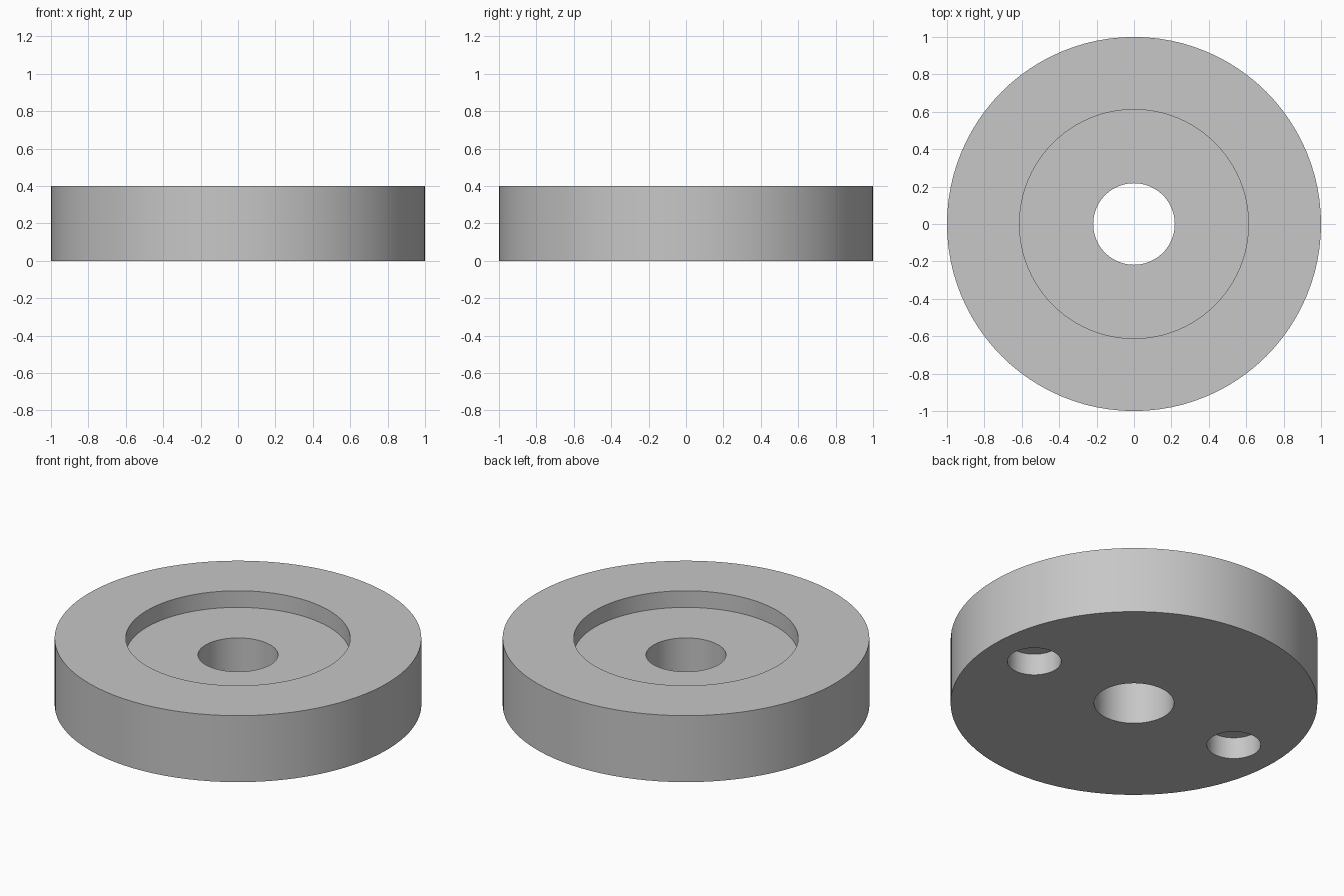
import bpy
import bmesh
import math

SEGMENTS = 96

cube = bpy.data.objects.get("Cube")
if cube:
    bpy.data.objects.remove(cube, do_unlink=True)

# Single plain grey
grey = bpy.data.materials.new("plain_grey")
grey.use_nodes = True
colour = (0.57, 0.57, 0.57, 1)
grey.diffuse_color = colour
grey.node_tree.nodes["Principled BSDF"].inputs["Base Color"].default_value = colour


def lathe(name, profile):
    """Revolve a closed (radius, height) profile around the z axis."""
    bm = bmesh.new()
    verts = [bm.verts.new((r, 0, z)) for r, z in profile]
    edges = [bm.edges.new((v, verts[(i + 1) % len(verts)])) for i, v in enumerate(verts)]
    bmesh.ops.spin(bm, geom=verts + edges, cent=(0, 0, 0), axis=(0, 0, 1),
                   angle=math.tau, steps=SEGMENTS, use_merge=True)
    bmesh.ops.remove_doubles(bm, verts=bm.verts, dist=1e-5)
    bmesh.ops.recalc_face_normals(bm, faces=bm.faces)
    mesh = bpy.data.meshes.new(name)
    bm.to_mesh(mesh)
    bm.free()
    mesh.materials.append(grey)
    obj = bpy.data.objects.new(name, mesh)
    bpy.context.collection.objects.link(obj)
    return obj


# Disc with a through bore and a shallow round recess in the top
disc = lathe("recessed_disc", [(0.218, 0), (1, 0), (1, 0.4),
                               (0.612, 0.4), (0.612, 0.3), (0.218, 0.3)])

# Two blind holes in the underside
HOLE_RADIUS, HOLE_DEPTH, HOLE_OFFSET = 0.147, 0.13, 0.71
for side, x in (("left", HOLE_OFFSET), ("right", -HOLE_OFFSET)):
    bpy.ops.mesh.primitive_cylinder_add(vertices=48, radius=HOLE_RADIUS,
                                        depth=2 * HOLE_DEPTH, location=(x, 0, 0))
    cutter = bpy.context.object
    cutter.name = side + "_hole_cutter"
    cutter.data.materials.append(grey)
    cutter.hide_render = True
    cut = disc.modifiers.new(side + "_hole", "BOOLEAN")
    cut.operation = "DIFFERENCE"
    cut.solver = "EXACT"
    cut.object = cutter
    bpy.ops.object.select_all(action="DESELECT")
    bpy.context.view_layer.objects.active = disc
    disc.select_set(True)
    bpy.ops.object.modifier_apply(modifier=cut.name)
    bpy.data.objects.remove(cutter, do_unlink=True)

# Smooth round walls, crisp rims
bpy.ops.object.shade_smooth_by_angle(angle=math.radians(30))
